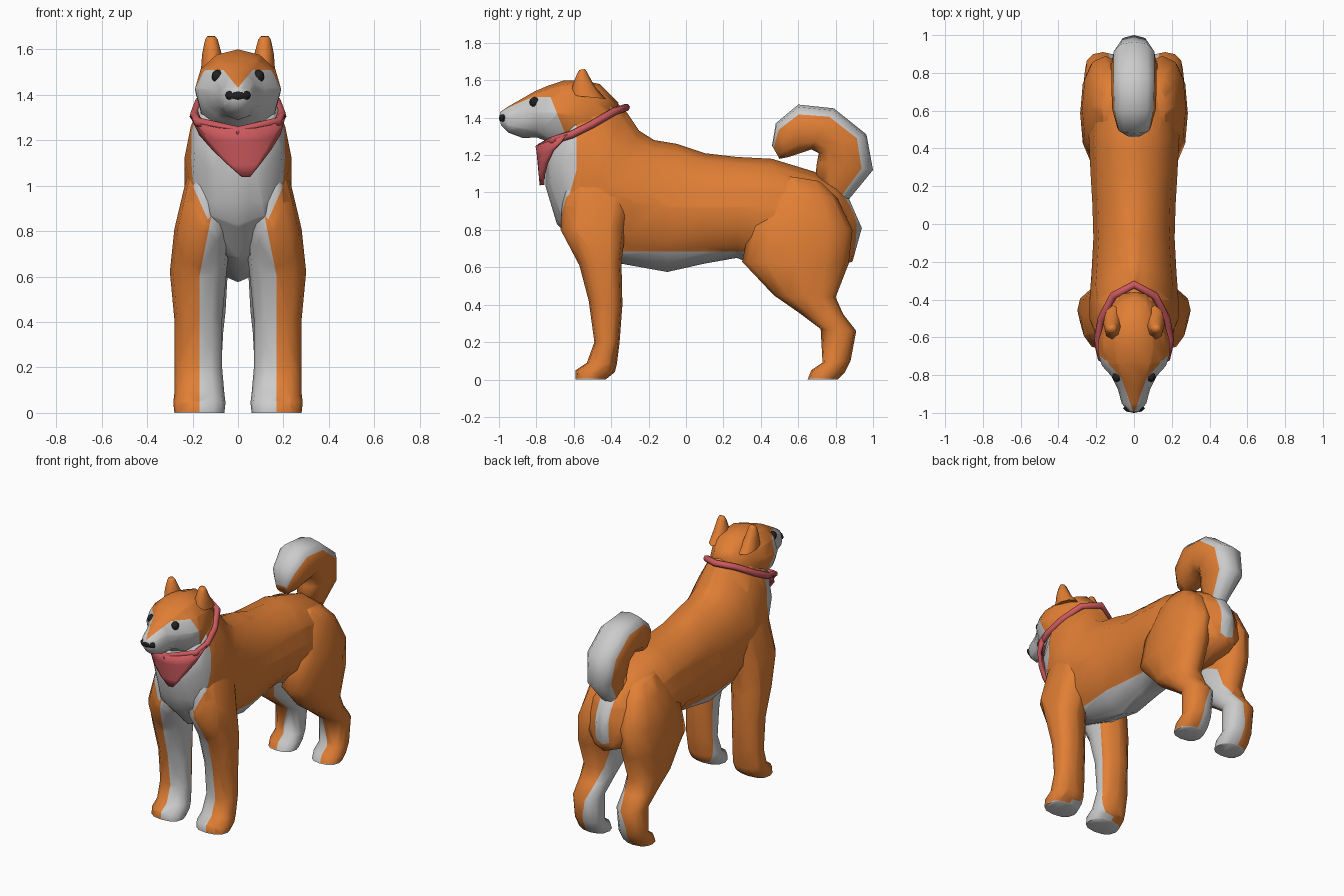
import bpy
import bmesh
from math import cos, sin, pi, copysign, radians
from mathutils import Vector

cube = bpy.data.objects.get("Cube")
if cube:
    bpy.data.objects.remove(cube, do_unlink=True)


def make_material(name, red, green, blue):
    mat = bpy.data.materials.new(name)
    mat.use_nodes = True
    colour = (red, green, blue, 1)
    mat.diffuse_color = colour
    shader = mat.node_tree.nodes["Principled BSDF"]
    shader.inputs["Base Color"].default_value = colour
    shader.inputs["Roughness"].default_value = 0.8
    return mat


orange = make_material("orange_fur", .75, .21, .035)
white = make_material("white_fur", .8, .8, .8)
red = make_material("red_cloth", .6, .1, .11)
black = make_material("black", .015, .015, .015)


def finish(bm, name, materials, angle=70):
    """Turn a bmesh into a smooth shaded object."""
    bmesh.ops.recalc_face_normals(bm, faces=bm.faces[:])
    mesh = bpy.data.meshes.new(name)
    bm.to_mesh(mesh)
    bm.free()
    obj = bpy.data.objects.new(name, mesh)
    bpy.context.collection.objects.link(obj)
    for mat in materials:
        mesh.materials.append(mat)
    bpy.ops.object.select_all(action='DESELECT')
    obj.select_set(True)
    bpy.context.view_layer.objects.active = obj
    bpy.ops.object.shade_smooth_by_angle(angle=radians(angle))
    return obj


def paint(bm, regions):
    """Cut along region planes (a, b, c, d), then whiten faces where
    a|x| + b y + c z < d holds for every plane of some region."""
    for region in regions:
        for a, b, c, d in region:
            for side in ((1, -1) if a else (1,)):
                normal = Vector((a * side, b, c))
                bmesh.ops.bisect_plane(
                    bm, geom=bm.verts[:] + bm.edges[:] + bm.faces[:], dist=1e-5,
                    plane_co=normal * d / normal.length_squared, plane_no=normal)
    for face in bm.faces:
        x, y, z = face.calc_center_median()
        if any(all(a * abs(x) + b * y + c * z < d for a, b, c, d in region)
               for region in regions):
            face.material_index = 1


def loft(name, rings, regions=(), side=1, power=1.0, rim=(), count=12, pinch=0):
    """Skin oval rings: two (y, z) ends, half width and optional centre x.
    Pinch narrows whatever rises above the collar front."""
    bm = bmesh.new()
    loops = []
    for y1, z1, y2, z2, width, *centre in rings:
        cx = centre[0] if centre else 0
        loop = []
        for k in range(count):
            angle = 2 * pi * k / count
            t, u = (copysign(abs(v) ** power, v) for v in (cos(angle), sin(angle)))
            z = (z1 + z2) / 2 + t * (z1 - z2) / 2
            u *= 1 - pinch * max(0, z - 1.2)
            loop.append(bm.verts.new((side * (cx + width * u),
                                      (y1 + y2) / 2 + t * (y1 - y2) / 2, z)))
        loops.append(loop)
    for low, high in zip(loops, loops[1:]):
        for k in range(count):
            n = (k + 1) % count
            face = bm.faces.new((low[k], low[n], high[n], high[k]))
            face.material_index = int(k in rim)
    bm.faces.new(loops[0])
    bm.faces.new(loops[-1])
    paint(bm, regions)
    return finish(bm, name, (orange, white))


# Torso and neck, from rump to throat
chest = [(0, 1, -.29, -.91), (0, 1, 0, -.585), (1, 0, -.45, -.25)]
breast = [(1, 0, .2, .29), (0, 0, 1, .93), (0, 1, 0, -.4)]
belly = [(0, 0, 1, .685), (0, 1, 0, .4)]
seat = [(1, 0, 0, .05), (0, -1, -.22, -1.054)]
loft("body", [
    (.87, .97, .94, .81, .04),
    (.80, 1.04, .89, .63, .15),
    (.69, 1.11, .70, .58, .22),
    (.46, 1.18, .47, .58, .24),
    (.27, 1.19, .27, .65, .23),
    (.10, 1.21, .10, .62, .22),
    (-.05, 1.26, -.10, .575, .215),
    (-.17, 1.28, -.35, .62, .225),
    (-.25, 1.33, -.54, .68, .235),
    (-.31, 1.42, -.69, .83, .235),
    (-.38, 1.49, -.75, 1.03, .22),
    (-.46, 1.54, -.75, 1.22, .19),
], [chest, breast, belly, seat], pinch=.9)

# Head, with pale muzzle and cheeks around an orange blaze
cheek = (0, 1, .4, -.12)
loft("head", [
    (-.995, 1.43, -.99, 1.36, .03),
    (-.95, 1.46, -.95, 1.32, .065),
    (-.88, 1.50, -.87, 1.29, .085),
    (-.81, 1.54, -.80, 1.295, .12),
    (-.74, 1.57, -.76, 1.28, .17),
    (-.65, 1.60, -.72, 1.25, .19),
    (-.56, 1.60, -.66, 1.22, .187),
    (-.46, 1.58, -.58, 1.20, .16),
    (-.36, 1.48, -.50, 1.15, .12),
], [[cheek, (0, 0, 1, 1.43)],
    [cheek, (0, 0, 1, 1.51), (-1, 0, .8, 1.144)]])

# Curled tail with a pale outer rim
loft("tail", [
    (.86, .95, .69, 1.07, .06),
    (1.0, 1.12, .70, 1.16, .10),
    (.965, 1.31, .71, 1.21, .12),
    (.79, 1.45, .67, 1.23, .12),
    (.60, 1.47, .61, 1.21, .115),
    (.48, 1.37, .55, 1.19, .09),
    (.46, 1.25, .50, 1.18, .045),
], power=.75, rim=(0, 1, 10, 11))

# Legs and ears, mirrored left and right; leg tops sink into the body
front_leg = [
    (-.59, 0, -.43, 0, .11, .17),
    (-.59, .05, -.38, .04, .115, .17),
    (-.53, .09, -.37, .08, .11, .17),
    (-.49, .20, -.355, .20, .105, .175),
    (-.52, .42, -.34, .40, .105, .175),
    (-.57, .61, -.345, .63, .125, .175),
    (-.67, .80, -.32, .82, .125, .155),
    (-.66, 1.0, -.28, 1.0, .115, .12),
    (-.58, 1.15, -.34, 1.15, .09, .10),
]
hind_leg = [
    (.65, 0, .81, 0, .095, .165),
    (.67, .05, .85, .04, .10, .165),
    (.73, .09, .88, .10, .095, .165),
    (.72, .27, .91, .26, .095, .165),
    (.60, .36, .84, .35, .10, .165),
    (.47, .45, .80, .44, .11, .165),
    (.30, .63, .87, .62, .12, .165),
    (.34, .82, .89, .80, .125, .15),
    (.44, .99, .81, .97, .11, .12),
    (.53, 1.09, .72, 1.06, .08, .09),
]
ear = [
    (-.62, 1.52, -.43, 1.50, .053, .11),
    (-.60, 1.59, -.49, 1.57, .043, .115),
    (-.58, 1.64, -.53, 1.645, .028, .117),
    (-.57, 1.655, -.54, 1.66, .018, .118),
]
sole = [(0, 0, 1, .005)]
front_white = [[(1, 0, 0, .17), *breast], chest, sole]
hind_white = [[(1, 0, 0, .165), (1, 0, .25, .2)], sole]
for side, label in ((1, "left"), (-1, "right")):
    loft(label + "_front_leg", front_leg, front_white, side, power=.85)
    loft(label + "_hind_leg", hind_leg, hind_white, side, power=.85)
    loft(label + "_ear", ear, side=side, count=8)


# Eyes and nose
def bead(name, location, scale):
    bm = bmesh.new()
    bmesh.ops.create_uvsphere(bm, u_segments=8, v_segments=6, radius=1)
    bmesh.ops.scale(bm, vec=scale, verts=bm.verts[:])
    bmesh.ops.translate(bm, vec=location, verts=bm.verts[:])
    return finish(bm, name, (black,))


for side, label in ((1, "left"), (-1, "right")):
    bead(label + "_eye", (side * .091, -.81, 1.482), (.025, .027, .029))
bead("nose", (0, -.976, 1.398), (.058, .024, .028))

# Collar band: half a loop of points, mirrored
half = [(.11, -.38, 1.435), (.172, -.50, 1.365), (.193, -.61, 1.31), (.175, -.71, 1.28)]
path = ([(0, -.32, 1.455)] + half + [(0, -.785, 1.24)]
        + [(-x, y, z) for x, y, z in reversed(half)])
curve = bpy.data.curves.new("collar", 'CURVE')
curve.dimensions = '3D'
curve.bevel_depth = .021
curve.bevel_resolution = 1
spline = curve.splines.new('POLY')
spline.points.add(len(path) - 1)
for point, co in zip(spline.points, path):
    point.co = (*co, 1)
spline.use_cyclic_u = True
curve.materials.append(red)
bpy.context.collection.objects.link(bpy.data.objects.new("collar", curve))

# Triangular neckerchief hanging from the collar
bm = bmesh.new()
rows = []
for i in range(5):
    t = i / 4
    row = []
    for j in range(-4, 5):
        a = j / 4 * pi / 2 * (1 - .95 * t ** .7)
        row.append(bm.verts.new((.2 * sin(a) + .035 * t,
                                 -.63 - .16 * cos(a) + .02 * t,
                                 1.25 + .06 * (1 - cos(a)) - .21 * t)))
    rows.append(row)
for upper, lower in zip(rows, rows[1:]):
    for j in range(8):
        bm.faces.new((upper[j], upper[j + 1], lower[j + 1], lower[j]))
kerchief = finish(bm, "neckerchief", (red,))
thickness = kerchief.modifiers.new("thickness", 'SOLIDIFY')
thickness.thickness = .025
thickness.offset = 0
